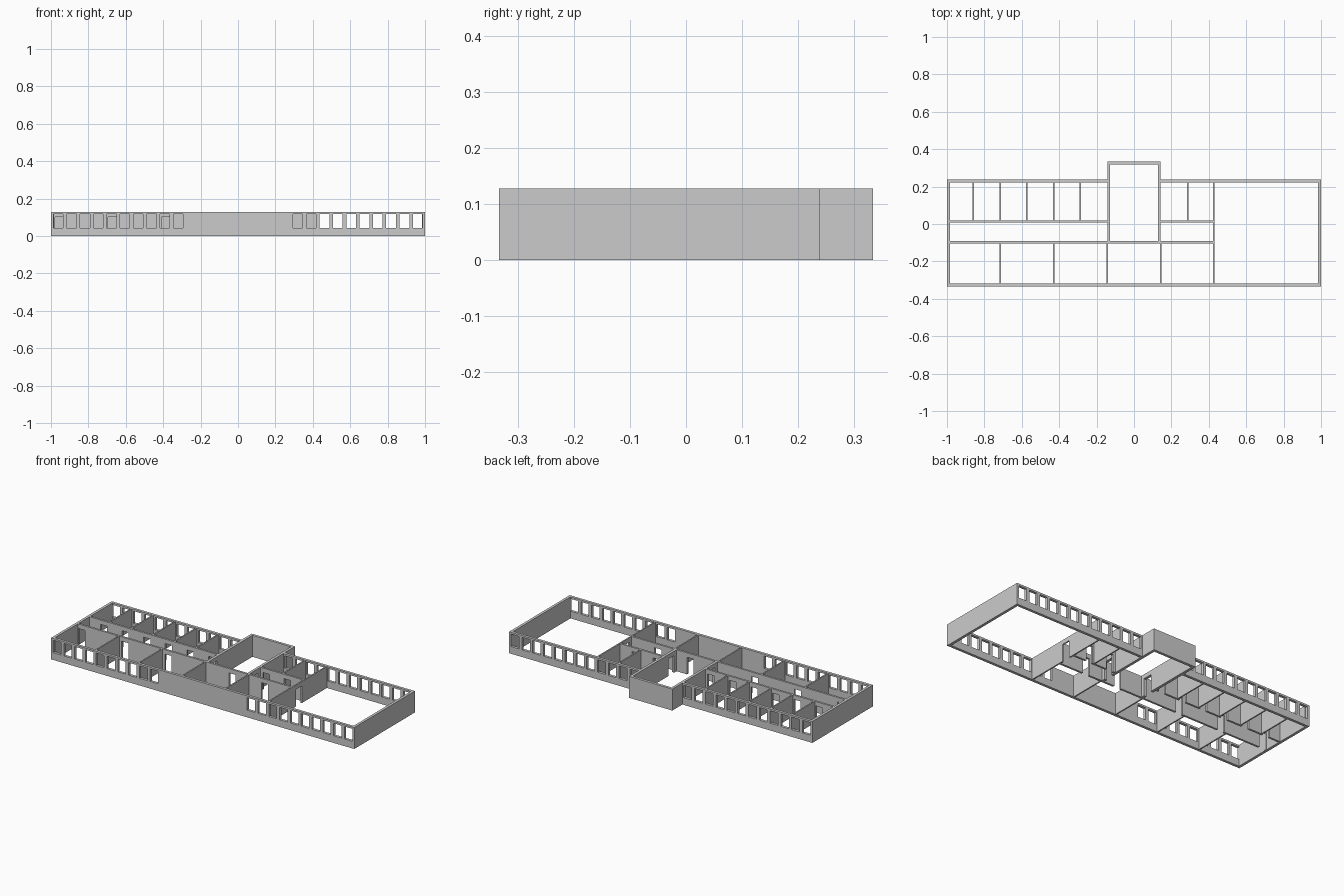
import bpy, bmesh
from mathutils import Vector

if "Cube" in bpy.data.objects:
    bpy.data.objects.remove(bpy.data.objects["Cube"])

H = 0.128                      # wall height
EXT, COR, PAR = 0.016, 0.012, 0.008   # outer, corridor and partition thickness
PITCH = 0.0712                 # window module
WIN_HALF, SILL, HEAD = 0.026, 0.043, 0.117
DOOR_HALF, DOOR_TOP = 0.022, 0.102


def wall(name, axis, start, end, pos, thick, openings=()):
    """Wall along 'x' or 'y' centred on pos; openings are (u0, u1, z0, z1)."""
    us = sorted({start, end, *[v for o in openings for v in o[:2]]})
    zs = sorted({0.0, H, *[v for o in openings for v in o[2:]]})
    point = (lambda u, z: (u, pos - thick / 2, z)) if axis == 'x' else \
            (lambda u, z: (pos - thick / 2, u, z))
    shift = Vector((0, thick, 0)) if axis == 'x' else Vector((thick, 0, 0))
    bm = bmesh.new()
    grid = {(u, z): bm.verts.new(point(u, z)) for u in us for z in zs}
    for u0, u1 in zip(us, us[1:]):
        for z0, z1 in zip(zs, zs[1:]):
            u, z = (u0 + u1) / 2, (z0 + z1) / 2
            if any(a < u < b and c < z < d for a, b, c, d in openings):
                continue
            bm.faces.new([grid[k] for k in ((u0, z0), (u1, z0), (u1, z1), (u0, z1))])
    ext = bmesh.ops.extrude_face_region(bm, geom=bm.faces[:], use_keep_orig=True)
    moved = [g for g in ext['geom'] if isinstance(g, bmesh.types.BMVert)]
    bmesh.ops.translate(bm, verts=moved, vec=shift)
    loose = [v for v in bm.verts if not v.link_faces]
    bmesh.ops.delete(bm, geom=loose, context='VERTS')
    bmesh.ops.recalc_face_normals(bm, faces=bm.faces[:])
    mesh = bpy.data.meshes.new(name)
    bm.to_mesh(mesh)
    bm.free()
    obj = bpy.data.objects.new(name, mesh)
    bpy.context.collection.objects.link(obj)
    return obj


def windows(centres):
    return [(c - WIN_HALF, c + WIN_HALF, SILL, HEAD) for c in centres]


def doors(centres, half=DOOR_HALF):
    return [(c - half, c + half, 0.0, DOOR_TOP) for c in centres]


# Main plan lines
FRONT, BACK, HALL_BACK = -0.333, 0.238, 0.333
HALL = 0.143                   # outer half width of the hall
CF, CB = -0.098, 0.013         # corridor walls
BIG = 0.427                    # wall of the large room
IN = 1 - EXT
e = EXT / 2

# Outer walls
right_cols = [0.32 + PITCH * i for i in range(10)]
back_cols = [0.32 + PITCH * i for i in range(-2, 10)]
wall('front_wall', 'x', -1, 1, FRONT + e, EXT,
     windows(right_cols + [-c for c in right_cols]))
wall('back_wall_right', 'x', HALL, 1, BACK - e, EXT, windows(back_cols))
wall('back_wall_left', 'x', -1, -HALL, BACK - e, EXT, windows([-c for c in back_cols]))
for side, s in (('left', -1), ('right', 1)):
    wall(f'end_wall_{side}', 'y', FRONT + EXT, BACK - EXT, s * (1 - e), EXT)

# Projecting hall
wall('hall_back_wall', 'x', -HALL, HALL, HALL_BACK - e, EXT)
for side, s in (('left', -1), ('right', 1)):
    wall(f'hall_side_{side}', 'y', CF + COR / 2, HALL_BACK - EXT, s * (HALL - e), EXT,
         doors([(CF + CB) / 2], 0.028))

# Corridor walls with room doors
wall('corridor_front_wall', 'x', -IN, BIG - PAR / 2, CF, COR,
     doors([k * PITCH for k in (-13.45, -9.45, -5.45, 0.5, 3.5)]))
wall('corridor_back_wall_left', 'x', -IN, -HALL, CB, COR,
     doors([-PITCH * (2.5 + 2 * i) for i in range(6)]))
wall('corridor_back_wall_right', 'x', HALL, BIG - PAR / 2, CB, COR,
     doors([2.55 * PITCH, 4.5 * PITCH]))

# Large room wall with a door at the corridor end
wall('large_room_wall', 'y', FRONT + EXT, BACK - EXT, BIG, PAR,
     doors([(CF + CB) / 2], 0.028))

# Room partitions
for i, k in enumerate((-5, -3, -1, 1)):
    wall(f'front_partition_{i + 1}', 'y', FRONT + EXT, CF - COR / 2, k * 0.1428, PAR)
for i, k in enumerate((-6, -5, -4, -3, -2, 2)):
    wall(f'back_partition_{i + 1}', 'y', CB + COR / 2, BACK - EXT, k * 0.1432, PAR)
